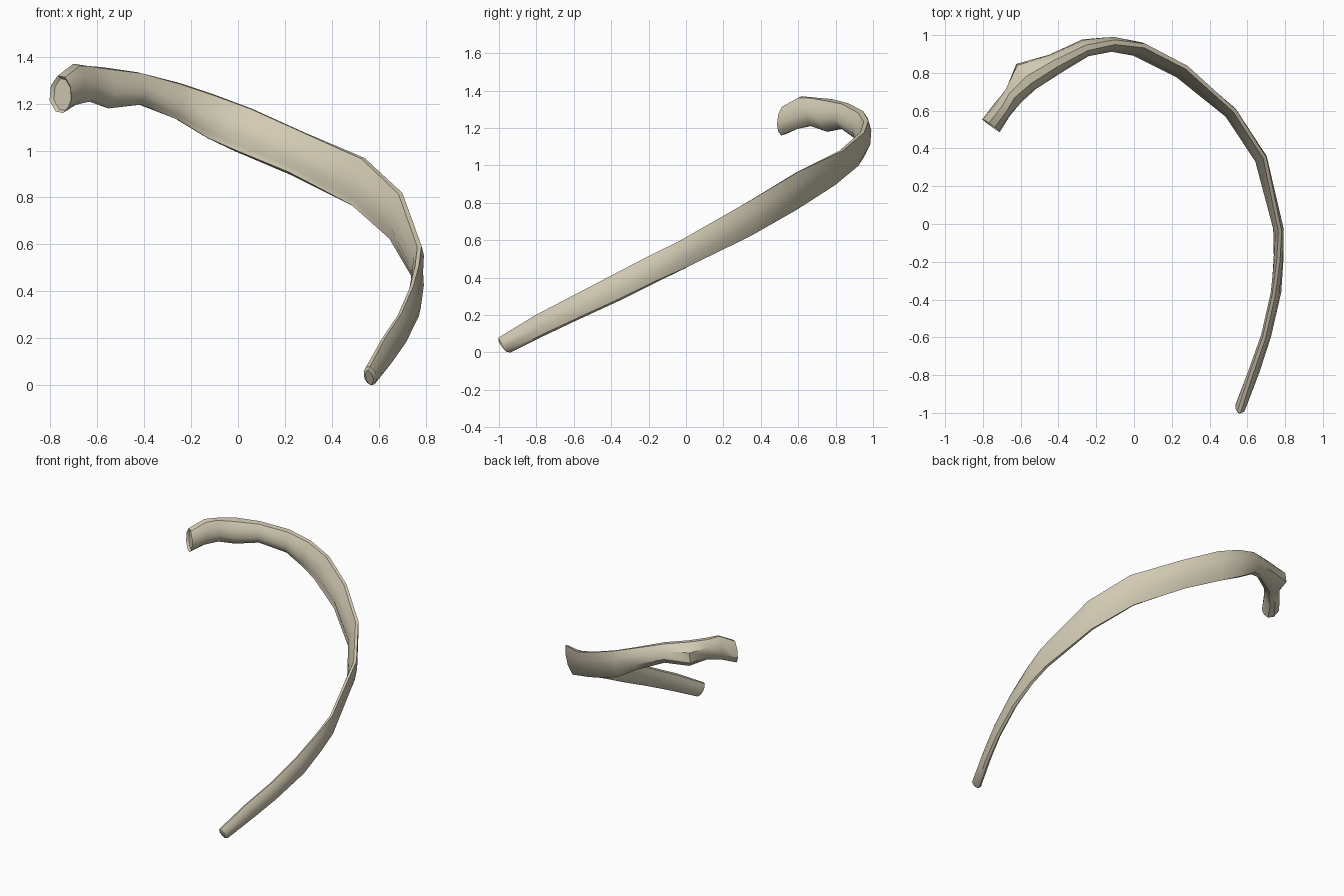
import bpy
import bmesh
import math
from mathutils import Vector

default = bpy.data.objects.get("Cube")
if default:
    bpy.data.objects.remove(default, do_unlink=True)

# Bone colour
bone = bpy.data.materials.new("pale_bone")
bone.use_nodes = True
colour = (0.64, 0.59, 0.45, 1.0)
bone.diffuse_color = colour
shader = bone.node_tree.nodes["Principled BSDF"]
shader.inputs["Base Color"].default_value = colour
shader.inputs["Roughness"].default_value = 0.8

# Stations from the front tip to the head: upper edge, lower edge, thickness
stations = [
    ((.555, -1, .08), (.57, -.94, 0), .055),
    ((.62, -.8, .2), (.645, -.76, .09), .055),
    ((.69, -.6, .305), (.705, -.58, .175), .05),
    ((.74, -.38, .42), (.76, -.34, .285), .05),
    ((.765, -.2, .515), (.765, -.15, .38), .05),
    ((.775, -.04, .595), (.755, -.01, .445), .05),
    ((.695, .35, .82), (.65, .34, .62), .05),
    ((.535, .6, .97), (.49, .58, .76), .05),
    ((.28, .83, 1.08), (.22, .79, .9), .055),
    ((.06, .945, 1.18), (-.02, .91, 1), .06),
    ((-.1, .965, 1.24), (-.13, .94, 1.05), .07),
    ((-.25, .935, 1.29), (-.26, .93, 1.13), .09),
    ((-.42, .85, 1.335), (-.42, .84, 1.195), .11),
    ((-.56, .765, 1.355), (-.56, .765, 1.18), .13),
    ((-.65, .68, 1.365), (-.63, .67, 1.21), .1),
    ((-.69, .61, 1.37), (-.7, .6, 1.195), .1),
    ((-.755, .525, 1.32), (-.755, .515, 1.16), .11),
]

# Cross-section: height from lower to upper edge, distance outward in thicknesses
blade = [(1, .15), (.72, .45), (.35, .5), (0, .2),
         (.03, -.15), (.15, -.12), (.3, -.55), (.65, -.38), (.97, -.2)]
# Rounder section for the back end, where the groove fades out
knob = [(1, .15), (.75, .48), (.35, .55), (.05, .25),
        (0, -.1), (.12, -.35), (.35, -.5), (.7, -.45), (.95, -.2)]

bm = bmesh.new()
rings = []
last = len(stations) - 1
centres = [(Vector(t) + Vector(b)) / 2 for t, b, w in stations]
for i, (upper, lower, thick) in enumerate(stations):
    upper, lower = Vector(upper), Vector(lower)
    tangent = centres[min(i + 1, last)] - centres[max(i - 1, 0)]
    outward = tangent.cross(upper - lower).normalized()
    # The groove is present only in the middle and back of the shaft
    groove = max(0, 1 - abs(i - 8) / 4)
    ring = []
    for j in range(len(blade)):
        v, w = Vector(knob[j]).lerp(Vector(blade[j]), groove)
        if i == 13 and j in (1, 2):
            w += .25  # tubercle on the outer side
        ring.append(bm.verts.new(lower.lerp(upper, v) + outward * (w * thick)))
    rings.append(ring)

# Skin between neighbouring rings
for a, b in zip(rings, rings[1:]):
    for j in range(len(a)):
        k = (j + 1) % len(a)
        bm.faces.new((a[j], a[k], b[k], b[j]))


def close_end(ring, depth):
    """Cap an end, with a smaller face shifted along the shaft."""
    cap = bm.faces.new(ring)
    bm.normal_update()
    bmesh.ops.inset_region(bm, faces=[cap], thickness=.012, depth=depth)


bmesh.ops.recalc_face_normals(bm, faces=bm.faces)
close_end(list(rings[0]), -.012)
close_end(list(reversed(rings[-1])), .015)
bmesh.ops.recalc_face_normals(bm, faces=bm.faces)

mesh = bpy.data.meshes.new("rib_bone")
bm.to_mesh(mesh)
bm.free()
rib = bpy.data.objects.new("rib_bone", mesh)
bpy.context.collection.objects.link(rib)
mesh.materials.append(bone)

# Smooth shading with sharp ridges kept
bpy.ops.object.select_all(action='DESELECT')
rib.select_set(True)
bpy.context.view_layer.objects.active = rib
bpy.ops.object.shade_smooth_by_angle(angle=math.radians(40))
